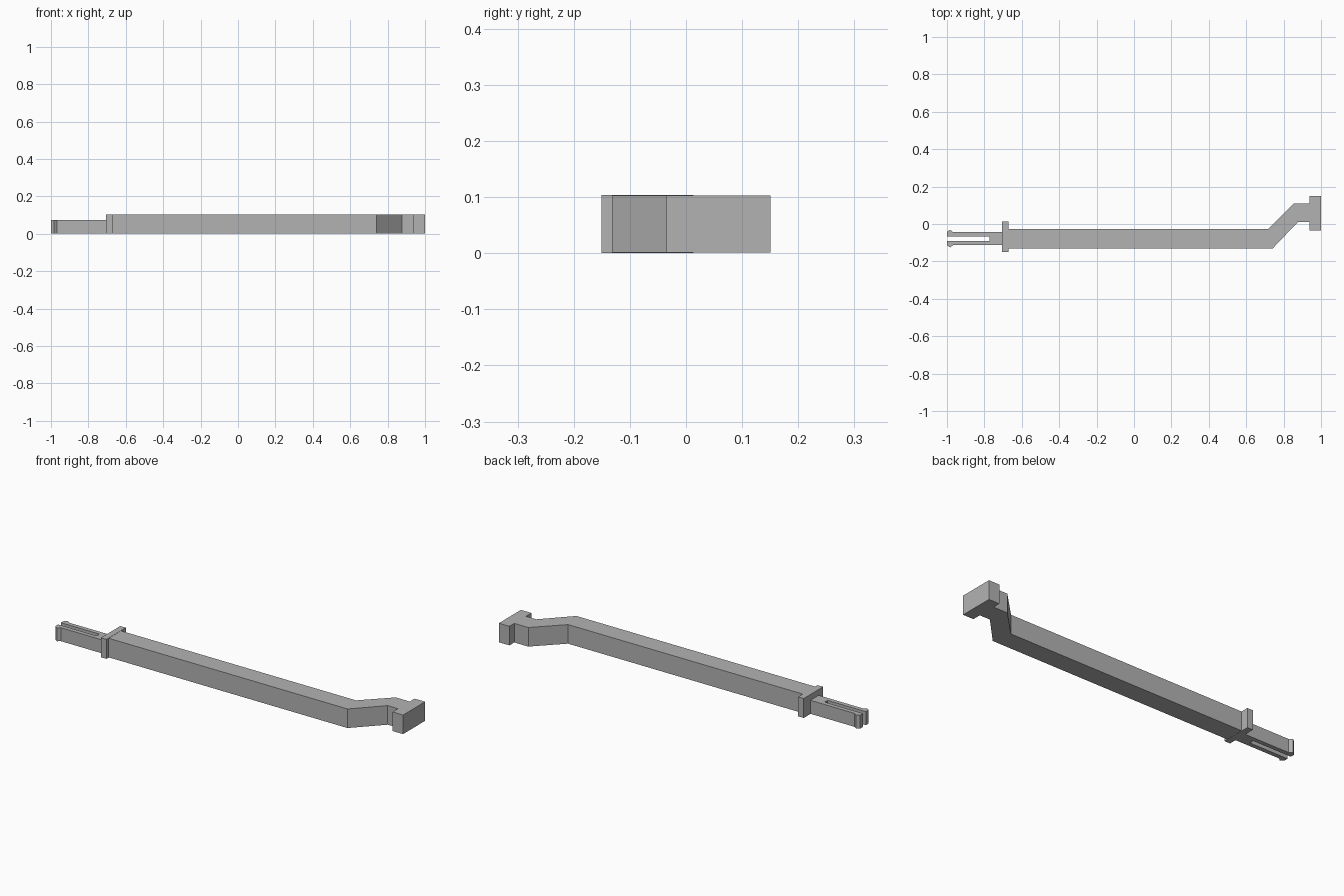
import bpy
import bmesh

cube = bpy.data.objects.get("Cube")
if cube:
    bpy.data.objects.remove(cube, do_unlink=True)

GREY = (0.45, 0.45, 0.45, 1.0)
grey = bpy.data.materials.new("plain_grey")
grey.use_nodes = True
grey.diffuse_color = GREY
grey.node_tree.nodes["Principled BSDF"].inputs["Base Color"].default_value = GREY


def extrude_outline(name, outline, bottom, top):
    """Flat plan outline raised into a solid."""
    bm = bmesh.new()
    face = bm.faces.new([bm.verts.new((x, y, bottom)) for x, y in outline])
    raised = bmesh.ops.extrude_face_region(bm, geom=[face])["geom"]
    verts = [g for g in raised if isinstance(g, bmesh.types.BMVert)]
    bmesh.ops.translate(bm, vec=(0, 0, top - bottom), verts=verts)
    bmesh.ops.recalc_face_normals(bm, faces=bm.faces)
    mesh = bpy.data.meshes.new(name)
    bm.to_mesh(mesh)
    bm.free()
    mesh.materials.append(grey)
    obj = bpy.data.objects.new(name, mesh)
    bpy.context.collection.objects.link(obj)
    return obj


def rectangle(x0, x1, y0, y1):
    return [(x0, y0), (x1, y0), (x1, y1), (x0, y1)]


# Long bar with its cranked end
extrude_outline("cranked_bar", [
    (-0.675, -0.132), (0.74, -0.132), (0.877, 0.011), (0.94, 0.011),
    (0.94, 0.11), (0.855, 0.11), (0.717, -0.028), (-0.675, -0.028),
], 0.001, 0.103)

# End plate and collar
extrude_outline("end_plate", rectangle(0.938, 1.0, -0.035, 0.151), 0.001, 0.103)
extrude_outline("collar", rectangle(-0.705, -0.672, -0.151, 0.013), 0.0, 0.104)

# Forked clip: half outline mirrored about its centre line
CLIP_Y = -0.078
half = [(-0.773, 0.012), (-1.0, 0.012), (-1.0, 0.036), (-0.983, 0.047),
        (-0.967, 0.035), (-0.70, 0.035)]
clip = [(x, CLIP_Y + y) for x, y in half]
clip += [(x, CLIP_Y - y) for x, y in reversed(half)]
extrude_outline("forked_clip", clip, 0.001, 0.073)
